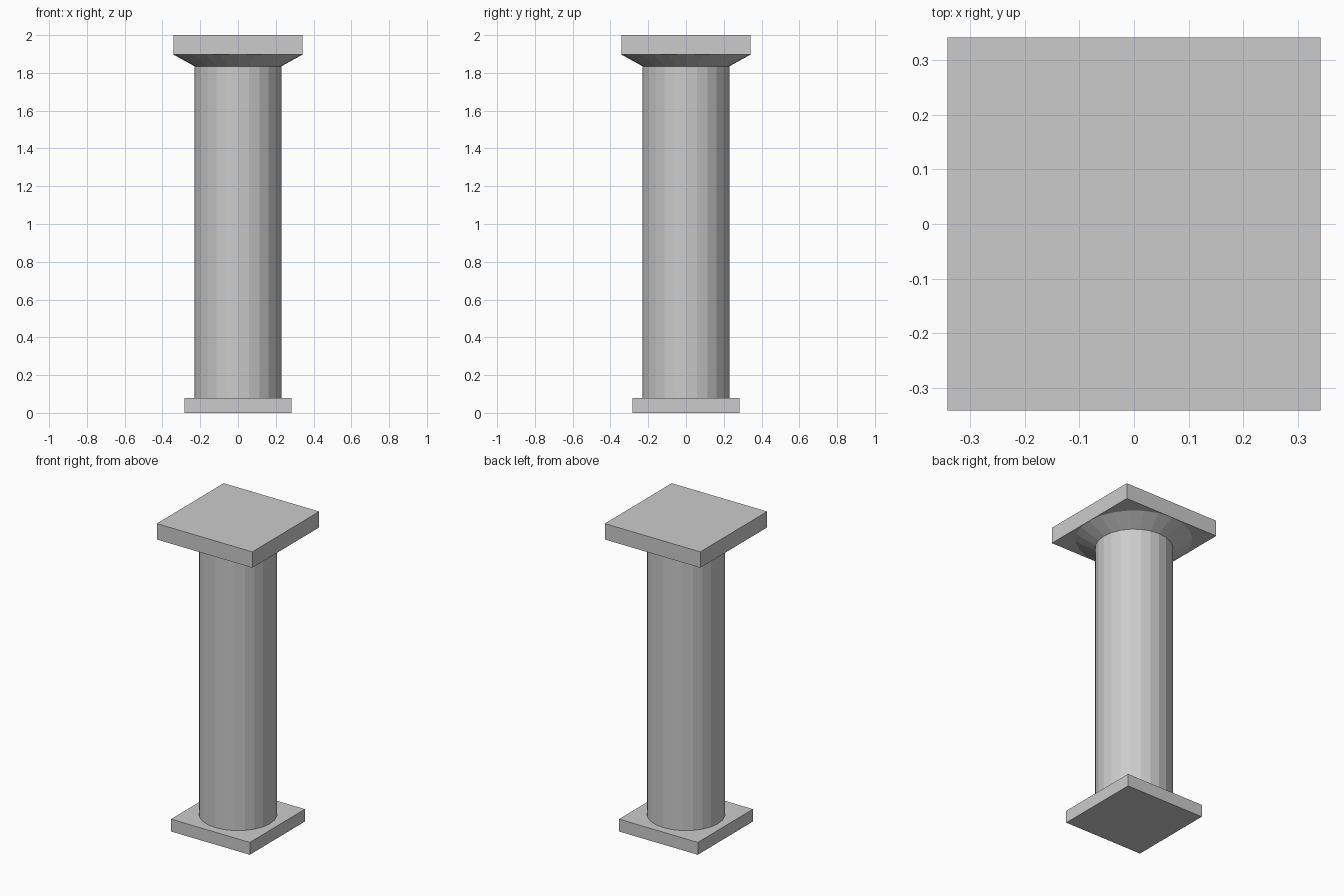
import bpy

if "Cube" in bpy.data.objects:
    bpy.data.objects.remove(bpy.data.objects["Cube"])

SIDES = 24
SHAFT_R, BASE_HALF, CAP_HALF = 0.23, 0.282, 0.342
BASE_TOP, NECK_Z, CAP_Z, TOP_Z = 0.08, 1.835, 1.897, 2.0


def slab(name, half, z0, z1):
    bpy.ops.mesh.primitive_cube_add(size=1, location=(0, 0, (z0 + z1) / 2))
    ob = bpy.context.object
    ob.name = name
    ob.scale = (2 * half, 2 * half, z1 - z0)
    bpy.ops.object.transform_apply(location=False, rotation=False, scale=True)


def drum(name, r0, r1, z0, z1):
    bpy.ops.mesh.primitive_cone_add(vertices=SIDES, radius1=r0, radius2=r1,
                                    depth=z1 - z0, end_fill_type='NOTHING',
                                    location=(0, 0, (z0 + z1) / 2))
    bpy.context.object.name = name


# Square foot
slab("base_plinth", BASE_HALF, 0, BASE_TOP)
# Faceted round shaft
drum("shaft", SHAFT_R, SHAFT_R, BASE_TOP, NECK_Z)
# Flared ring under the top slab
drum("capital_flare", SHAFT_R, CAP_HALF, NECK_Z, CAP_Z)
# Square top slab
slab("capital_slab", CAP_HALF, CAP_Z, TOP_Z)
